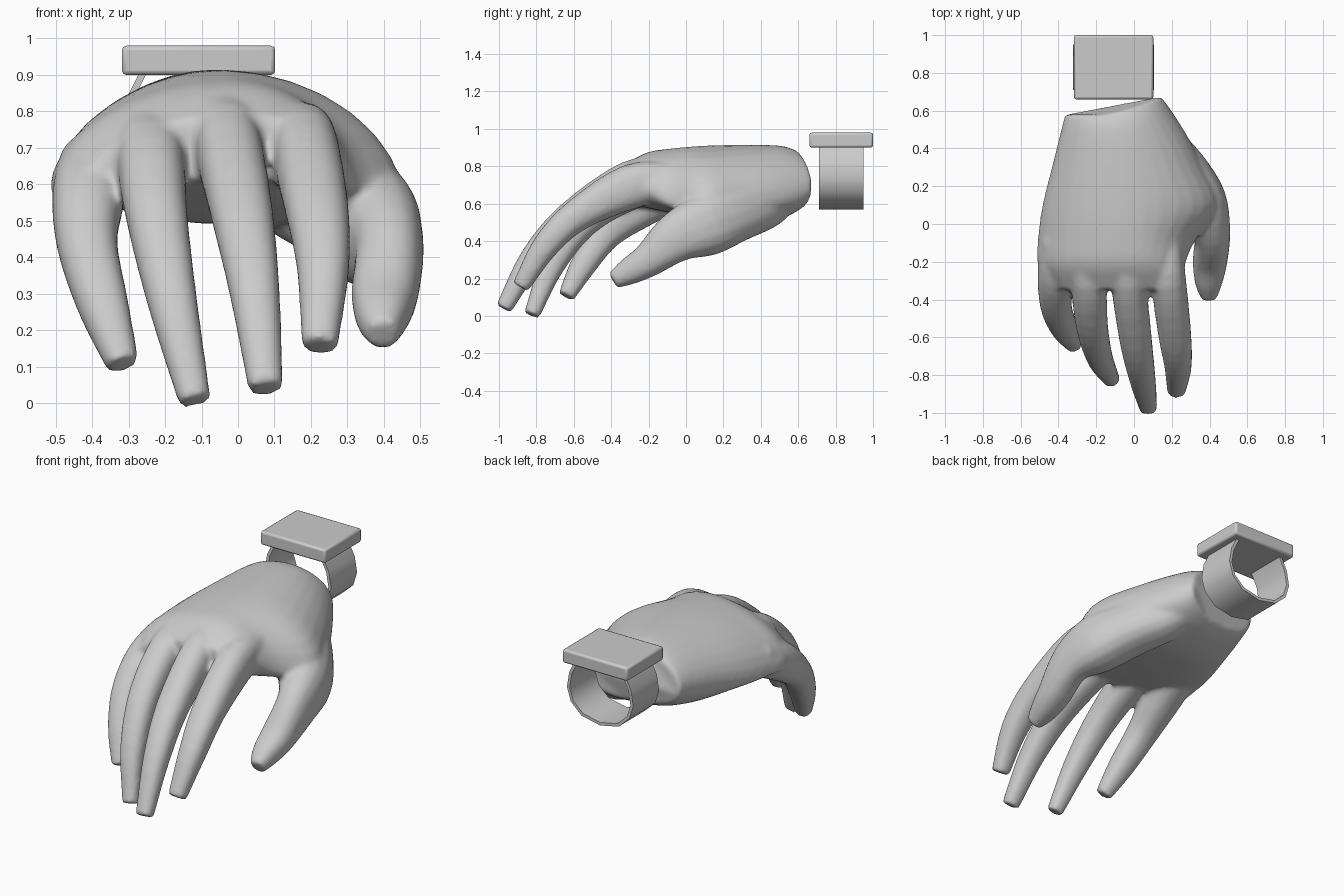
import bpy, bmesh, math
from mathutils import Vector

if "Cube" in bpy.data.objects:
    bpy.data.objects.remove(bpy.data.objects["Cube"])

grey = bpy.data.materials.new("light_grey")
grey.diffuse_color = (0.6, 0.6, 0.6, 1)
grey.use_nodes = True
grey.node_tree.nodes["Principled BSDF"].inputs["Base Color"].default_value = grey.diffuse_color


def make_object(name, bm):
    bmesh.ops.recalc_face_normals(bm, faces=bm.faces)
    mesh = bpy.data.meshes.new(name)
    bm.to_mesh(mesh)
    bm.free()
    mesh.materials.append(grey)
    obj = bpy.data.objects.new(name, mesh)
    bpy.context.collection.objects.link(obj)
    return obj


def loft(bm, rings):
    """Bridge closed rings of points and cap both ends."""
    loops = [[bm.verts.new(p) for p in ring] for ring in rings]
    n = len(loops[0])
    for a, b in zip(loops, loops[1:]):
        for i in range(n):
            j = (i + 1) % n
            bm.faces.new((a[i], a[j], b[j], b[i]))
    bm.faces.new(loops[0])
    bm.faces.new(loops[-1][::-1])


def smooth_stations(rows, steps=4):
    """Catmull-Rom interpolation through rows of numbers."""
    pts = [Vector(r) for r in rows]
    pts = [2 * pts[0] - pts[1]] + pts + [2 * pts[-1] - pts[-2]]
    out = []
    for a, b, c, d in zip(pts, pts[1:], pts[2:], pts[3:]):
        for k in range(steps):
            t = k / steps
            out.append(0.5 * (2 * b + (c - a) * t + (2 * a - 5 * b + 4 * c - d) * t * t
                              + (3 * b - a - 3 * c + d) * t ** 3))
    return out + [pts[-2]]


def digit(bm, rows, sides=16):
    """Tapered tube; each row is x, y, z, half width, half thickness."""
    st = smooth_stations(rows)
    rings = []
    for i, s in enumerate(st):
        t = (Vector(st[min(i + 1, len(st) - 1)][:3]) - Vector(st[max(i - 1, 0)][:3])).normalized()
        u = Vector((1, 0, 0))
        u = (u - t * u.dot(t)).normalized()
        v = t.cross(u)
        ring = []
        for k in range(sides):
            a = 2 * math.pi * k / sides
            c, w = math.cos(a), math.sin(a)
            ring.append(Vector(s[:3]) + u * s[3] * math.copysign(abs(c) ** 0.85, c)
                        + v * s[4] * math.copysign(abs(w) ** 0.85, w))
        rings.append(ring)
    loft(bm, rings)


def palm(bm, rows, sides=32):
    """Each row: y, skew, left x, left z, right x, right z, top x, top z, bottom x, bottom z."""
    rings = []
    for y, skew, xl, zl, xr, zr, xt, zt, xb, zb in smooth_stations(rows):
        ring = []
        for k in range(sides):
            a = 2 * math.pi * k / sides
            power = 1.05 if math.sin(a) > 0 else 0.85
            c, s = abs(math.cos(a)) ** power, abs(math.sin(a)) ** power
            side = (xr, zr) if math.cos(a) > 0 else (xl, zl)
            end = (xt, zt) if math.sin(a) > 0 else (xb, zb)
            # quarter arc from the side point to the top or bottom point
            x = end[0] + (side[0] - end[0]) * c
            z = side[1] + (end[1] - side[1]) * s
            ring.append((x, y + skew * max(0, x + 0.15) ** 1.5, z))
        rings.append(ring)
    loft(bm, rings)


# hand: palm, four fingers and thumb fused into one skin
bm = bmesh.new()
palm(bm, [
    (0.58, 0.62, -0.365, 0.71, 0.14, 0.69, -0.10, 0.885, -0.08, 0.57),
    (0.50, 0.30, -0.385, 0.70, 0.22, 0.65, -0.08, 0.91, -0.03, 0.525),
    (0.32, 0, -0.43, 0.67, 0.36, 0.59, -0.05, 0.915, 0.00, 0.49),
    (0.10, 0, -0.485, 0.62, 0.46, 0.54, -0.03, 0.91, 0.00, 0.515),
    (-0.08, 0, -0.51, 0.59, 0.33, 0.60, -0.02, 0.895, 0.00, 0.55),
    (-0.22, 0, -0.51, 0.58, 0.27, 0.69, -0.01, 0.87, 0.00, 0.58),
    (-0.35, 0, -0.43, 0.58, 0.26, 0.69, 0.00, 0.79, 0.00, 0.61)])
# little finger
digit(bm, [(-0.39, -0.08, 0.65, 0.10, 0.10), (-0.41, -0.27, 0.565, 0.10, 0.11),
           (-0.413, -0.43, 0.435, 0.084, 0.085), (-0.37, -0.55, 0.27, 0.071, 0.07),
           (-0.315, -0.64, 0.105, 0.046, 0.045)])
# ring finger
digit(bm, [(-0.24, -0.08, 0.72, 0.10, 0.10), (-0.24, -0.30, 0.675, 0.096, 0.11),
           (-0.222, -0.54, 0.51, 0.085, 0.085), (-0.18, -0.71, 0.28, 0.069, 0.068),
           (-0.118, -0.825, 0.005, 0.045, 0.043)])
# middle finger
digit(bm, [(-0.04, -0.08, 0.755, 0.10, 0.10), (-0.03, -0.30, 0.715, 0.094, 0.115),
           (0.01, -0.62, 0.525, 0.086, 0.085), (0.045, -0.82, 0.31, 0.07, 0.068),
           (0.076, -0.975, 0.04, 0.048, 0.045)])
# index finger
digit(bm, [(0.15, -0.08, 0.725, 0.10, 0.10), (0.182, -0.30, 0.69, 0.094, 0.12),
           (0.215, -0.58, 0.54, 0.088, 0.088), (0.233, -0.75, 0.375, 0.073, 0.072),
           (0.224, -0.885, 0.155, 0.05, 0.047)])
# thumb
digit(bm, [(0.03, 0.56, 0.67, 0.08, 0.09), (0.13, 0.43, 0.61, 0.12, 0.14),
           (0.25, 0.28, 0.55, 0.14, 0.15), (0.355, 0.11, 0.49, 0.14, 0.17),
           (0.412, -0.05, 0.42, 0.098, 0.135),
           (0.402, -0.20, 0.30, 0.092, 0.093), (0.395, -0.31, 0.235, 0.073, 0.072),
           (0.398, -0.39, 0.188, 0.043, 0.046)])
hand = make_object("hand", bm)
remesh = hand.modifiers.new("fuse", 'REMESH')
remesh.mode = 'VOXEL'
remesh.voxel_size = 0.013
remesh.use_smooth_shade = True
soften = hand.modifiers.new("soften", 'SMOOTH')
soften.factor = 0.5
soften.iterations = 9

# watch case: bevelled slab
bm = bmesh.new()
bmesh.ops.create_cube(bm, size=1)
for v in bm.verts:
    v.co = Vector((v.co.x * 0.42 - 0.108, v.co.y * 0.34 + 0.83, v.co.z * 0.08 + 0.94))
case = make_object("watch_case", bm)
bevel = case.modifiers.new("bevel", 'BEVEL')
bevel.width = 0.012
bevel.segments = 2

# watch strap: open faceted band hanging from the case
half = [(0.16, 0.91), (0.20, 0.83), (0.215, 0.74), (0.19, 0.66), (0.12, 0.595)]
band = [(-x, z) for x, z in half] + [(0, 0.57)] + half[::-1]
bm = bmesh.new()
rows = [[bm.verts.new((x - 0.108, y, z)) for x, z in band] for y in (0.71, 0.95)]
for i in range(len(band) - 1):
    bm.faces.new((rows[0][i], rows[0][i + 1], rows[1][i + 1], rows[1][i]))
center = Vector((-0.108, 0.83, 0.74))
strap = make_object("watch_strap", bm)
face = strap.data.polygons[2]
outward = face.normal.dot(face.center - center) > 0
solid = strap.modifiers.new("thickness", 'SOLIDIFY')
solid.thickness = 0.018
solid.offset = -1 if outward else 1
# keep the band's rim crisp
edges = strap.modifiers.new("crisp_rim", 'EDGE_SPLIT')
edges.split_angle = math.radians(45)

# smooth shading with sharp edges kept
bpy.ops.object.select_all(action='DESELECT')
for obj in (case, strap):
    obj.select_set(True)
bpy.context.view_layer.objects.active = case
bpy.ops.object.shade_smooth_by_angle(angle=math.radians(35))
